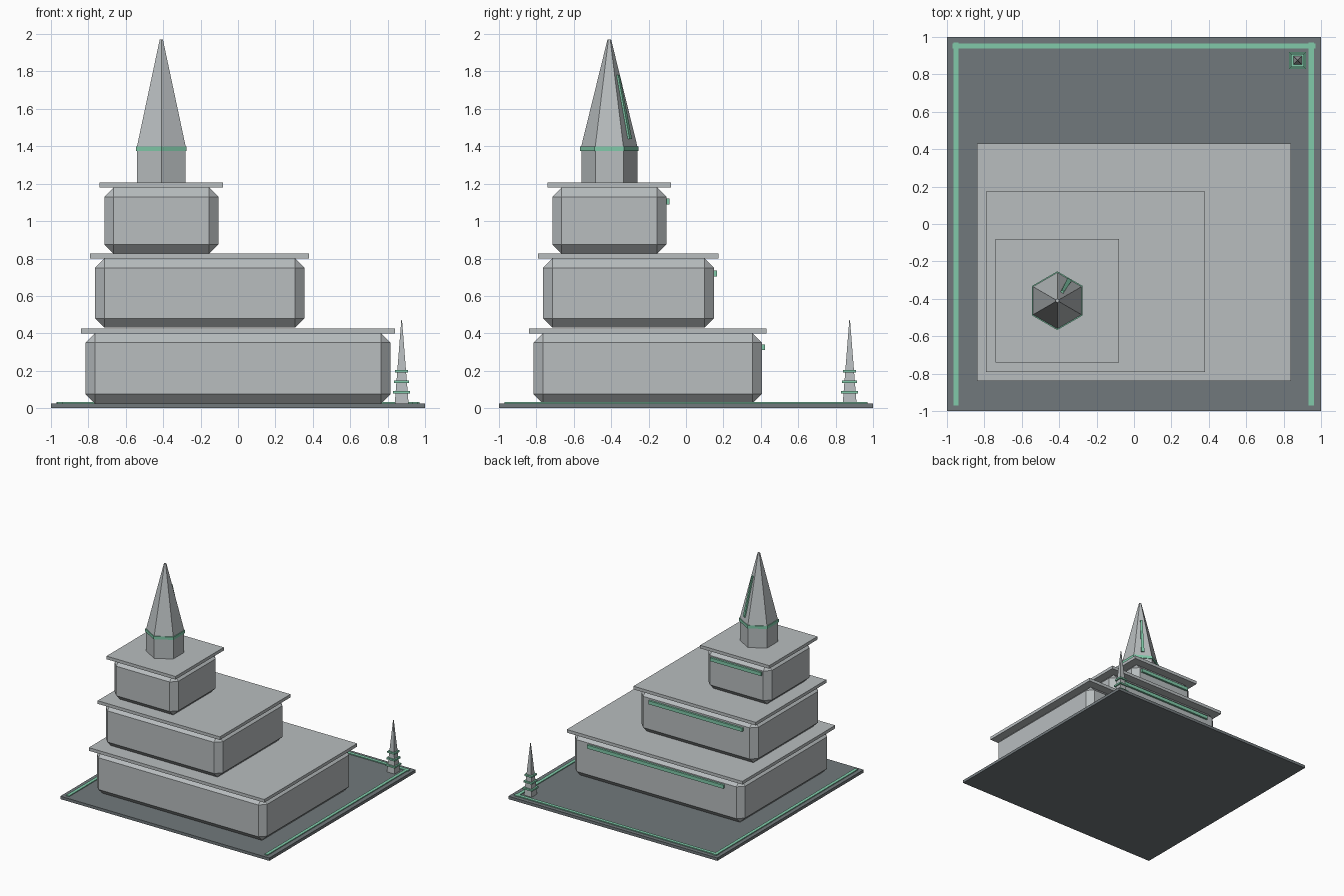
import bpy, math
from mathutils import Vector, Matrix

if "Cube" in bpy.data.objects:
    bpy.data.objects.remove(bpy.data.objects["Cube"])


def material(name, rgb):
    m = bpy.data.materials.new(name)
    m.diffuse_color = (*rgb, 1)
    m.use_nodes = True
    m.node_tree.nodes["Principled BSDF"].inputs["Base Color"].default_value = m.diffuse_color
    return m


STONE = material("pale grey stone", (0.48, 0.51, 0.52))
PLINTH = material("dark grey paving", (0.165, 0.19, 0.20))
GLOW = material("mint green trim", (0.22, 0.59, 0.40))


def make(name, verts, faces, mat):
    me = bpy.data.meshes.new(name)
    me.from_pydata(verts, [], faces)
    me.materials.append(mat)
    ob = bpy.data.objects.new(name, me)
    bpy.context.collection.objects.link(ob)
    return ob


def box(name, x0, x1, y0, y1, z0, z1, mat, bevel=0):
    verts = [(x, y, z) for z in (z0, z1) for x, y in ((x0, y0), (x1, y0), (x1, y1), (x0, y1))]
    faces = [(3, 2, 1, 0), (4, 5, 6, 7)] + [(i, (i + 1) % 4, (i + 1) % 4 + 4, i + 4) for i in range(4)]
    ob = make(name, verts, faces, mat)
    if bevel:
        mod = ob.modifiers.new("chamfer", "BEVEL")
        mod.width, mod.segments = bevel, 1
    return ob


def prism(name, n, r0, r1, z0, z1, x, y, turn, mat):
    """Straight or tapered column with n sides."""
    bpy.ops.mesh.primitive_cone_add(vertices=n, radius1=r0, radius2=r1, depth=z1 - z0,
                                    location=(x, y, (z0 + z1) / 2), rotation=(0, 0, turn))
    ob = bpy.context.object
    ob.name = name
    ob.data.materials.append(mat)
    return ob


# Paved base with trim along three edges
box("base", -1, 1, -1, 1, 0, 0.025, PLINTH)
for side, x in (("left", -0.952), ("right", 0.948)):
    box(side + "_base_trim", x - 0.014, x + 0.014, -0.97, 0.97, 0.022, 0.032, GLOW)
box("back_base_trim", -0.97, 0.97, 0.937, 0.966, 0.022, 0.033, GLOW)

# Three stepped tiers: chamfered block, overhanging roof slab, light strip at the back
tiers = [  # low corner, x max, y max, z bottom, z top, strip height
    ("lower", -0.815, 0.815, 0.405, 0.025, 0.40, 0.325),
    ("middle", -0.765, 0.355, 0.15, 0.43, 0.80, 0.72),
    ("upper", -0.715, -0.105, -0.105, 0.825, 1.18, 1.105),
]
for name, lo, x1, y1, z0, z1, zs in tiers:
    box(name + "_tier", lo, x1, lo, y1, z0, z1, STONE, 0.05)
    box(name + "_roof", lo - 0.025, x1 + 0.025, lo - 0.025, y1 + 0.025, z1, z1 + 0.027, STONE)
    mid, half = (lo + x1) / 2, (x1 - lo) * 0.4
    box(name + "_back_strip", mid - half, mid + half, y1 - 0.01, y1 + 0.017, zs - 0.015, zs + 0.015, GLOW)

# Hexagonal tower, collar and spire
C = -0.41
prism("tower", 6, 0.15, 0.15, 1.205, 1.38, C, C, 0, STONE)
prism("tower_collar", 6, 0.157, 0.157, 1.375, 1.40, C, C, 0, GLOW)
prism("spire", 6, 0.15, 0.01, 1.40, 1.97, C, C, 0, STONE)

# Tapered strip lying on the back right face of the spire
out = Vector((0.5, math.sqrt(3) / 2, 0))
side = Vector((-out.y, out.x, 0))
verts = []
for z, half in ((1.44, 0.013), (1.78, 0.008)):
    apothem = math.cos(math.pi / 6) * (0.15 - 0.14 * (z - 1.40) / 0.57)
    for s, d in ((1, -0.006), (-1, -0.006), (-1, 0.011), (1, 0.011)):
        verts.append(Vector((C, C, z)) + out * (apothem + d) + side * s * half)
faces = [(0, 1, 2, 3), (7, 6, 5, 4)] + [(i, i + 4, (i + 1) % 4 + 4, (i + 1) % 4) for i in range(4)]
make("spire_strip", verts, faces, GLOW)

# Small square obelisk with three bands in the back right corner
P, Q = 0.875, math.sqrt(2)
prism("obelisk", 4, 0.037 * Q, 0.002 * Q, 0.025, 0.47, P, P, math.pi / 4, STONE)
for i, (z, h) in enumerate(((0.085, 0.045), (0.142, 0.040), (0.197, 0.035))):
    box(f"obelisk_band_{i + 1}", P - h, P + h, P - h, P + h, z - 0.007, z + 0.007, GLOW)
